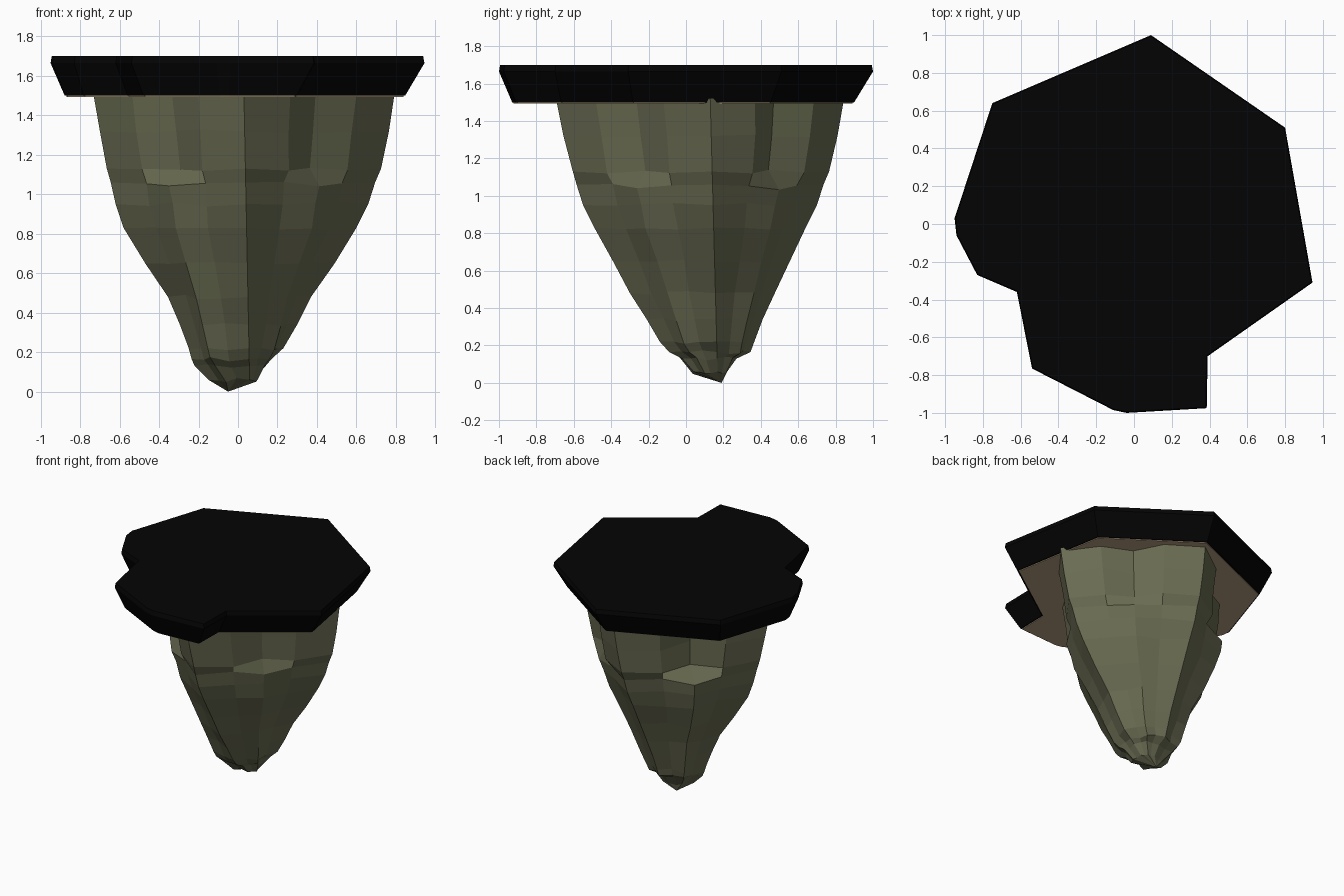
import bpy, bmesh, random
from mathutils import Vector

if "Cube" in bpy.data.objects:
    bpy.data.objects.remove(bpy.data.objects["Cube"])

random.seed(4)


def material(name, rgb):
    m = bpy.data.materials.new(name)
    m.diffuse_color = (*rgb, 1)
    m.use_nodes = True
    m.node_tree.nodes["Principled BSDF"].inputs["Base Color"].default_value = m.diffuse_color
    return m


BLACK = material("black turf", (0.0012, 0.0012, 0.0012))
BROWN = material("tan soil", (0.46, 0.35, 0.215))
OLIVE = material("olive rock", (0.145, 0.15, 0.085))


def loft(name, rings, mat, tip=None):
    """Skin a stack of equal-length rings; flat caps, or a point and open top."""
    bm = bmesh.new()
    rows = [[bm.verts.new(p) for p in ring] for ring in rings]
    n = len(rows[0])
    for a, b in zip(rows, rows[1:]):
        for i in range(n):
            j = (i + 1) % n
            bm.faces.new((a[i], a[j], b[j], b[i]))
    if tip:
        t = bm.verts.new(tip)
        for i in range(n):
            bm.faces.new((rows[-1][i], rows[-1][(i + 1) % n], t))
    else:
        caps = [bm.faces.new(rows[0]), bm.faces.new(rows[-1])]
        bmesh.ops.triangulate(bm, faces=caps)
    bmesh.ops.recalc_face_normals(bm, faces=bm.faces)
    me = bpy.data.meshes.new(name)
    bm.to_mesh(me)
    bm.free()
    me.materials.append(mat)
    ob = bpy.data.objects.new(name, me)
    bpy.context.collection.objects.link(ob)
    return ob


# Irregular plateau outline, clockwise from the back corner
OUTLINE = [(0.09, 1.0), (0.80, 0.51), (0.945, -0.31), (0.39, -0.70),
           (0.385, -0.975), (-0.04, -1.0), (-0.11, -0.985), (-0.54, -0.765),
           (-0.62, -0.36), (-0.83, -0.27), (-0.94, -0.06), (-0.95, 0.03),
           (-0.75, 0.64)]


def inset(dist, z, shift=0):
    """Outline moved inwards by dist with mitred corners."""
    pts = [Vector(p) for p in OUTLINE]
    out = []
    for i, p in enumerate(pts):
        d1 = (p - pts[i - 1]).normalized()
        d2 = (pts[(i + 1) % len(pts)] - p).normalized()
        n1, n2 = Vector((d1.y, -d1.x)), Vector((d2.y, -d2.x))
        q = p + (n1 + n2) * dist / (1 + n1.dot(n2))
        out.append((q.x + shift, q.y + shift, z))
    return out


# Dark plateau with undercut rim, and soil plate beneath it
loft("plateau", [inset(0.006, 1.70), inset(0, 1.665), inset(0.08, 1.50, -0.01)], BLACK)
loft("soil_underside", [inset(0.088, 1.502, -0.01), inset(0.088, 1.494, -0.01)], BROWN)

# Rock: height, left, right, front, back extents
LEVELS = [(1.52, -0.735, 0.795, -0.695, 0.845), (1.32, -0.70, 0.765, -0.655, 0.81),
          (1.13, -0.665, 0.725, -0.605, 0.765), (1.06, -0.645, 0.695, -0.585, 0.735),
          (0.95, -0.62, 0.66, -0.55, 0.70), (0.83, -0.58, 0.60, -0.49, 0.64),
          (0.65, -0.47, 0.49, -0.39, 0.555), (0.48, -0.355, 0.37, -0.30, 0.475),
          (0.34, -0.295, 0.30, -0.21, 0.41), (0.22, -0.25, 0.23, -0.14, 0.365),
          (0.165, -0.235, 0.17, -0.09, 0.345), (0.13, -0.22, 0.14, -0.02, 0.27),
          (0.06, -0.15, 0.08, 0.04, 0.22)]

# Per side (front right, back right, back left, front left):
# quarter bulge above ledge, middle bulge below ledge, middle bulge near the tip
SIDES = [(0.03, 0.065, 0.04), (0.055, 0.08, 0.03), (0.065, 0.15, 0.04), (0.025, 0.065, 0.11)]


def rock_ring(z, left, right, front, back):
    """Four-cornered section; sides hollow above the ledge, ridged below."""
    k = 1 - z / 1.5
    corners = [Vector((0.03 + 0.03 * k, front)), Vector((right, 0.13 + 0.04 * k)),
               Vector((0.04 - 0.05 * k, back)), Vector((left, 0.12 * k))]
    size = min(1, (right - left) / 1.2)
    pts = []
    for i, a in enumerate(corners):
        b = corners[(i + 1) % 4]
        d = (b - a).normalized()
        normal = Vector((d.y, -d.x))
        upper, ridge, toe = SIDES[i]
        if z > 1.1:
            mid, quarter = -0.025, upper
        else:
            mid = ridge * size + toe * (1 - size) * min(1, z / 0.16)
            quarter = mid * 0.35
        for t, off in ((0, 0), (0.28, quarter), (0.5, mid), (0.72, quarter)):
            p = a.lerp(b, t) + normal * off
            dz = 0
            if t and z < 1.4:
                p += normal * random.uniform(-0.01, 0.01) * size
                dz = random.uniform(-0.012, 0.012)
                if t == 0.5 and 1 < z < 1.1:
                    dz -= 0.02
            pts.append((p.x, p.y, z + dz))
    return pts


loft("hanging_rock", [rock_ring(*lv) for lv in LEVELS], OLIVE, tip=(-0.05, 0.19, 0))
